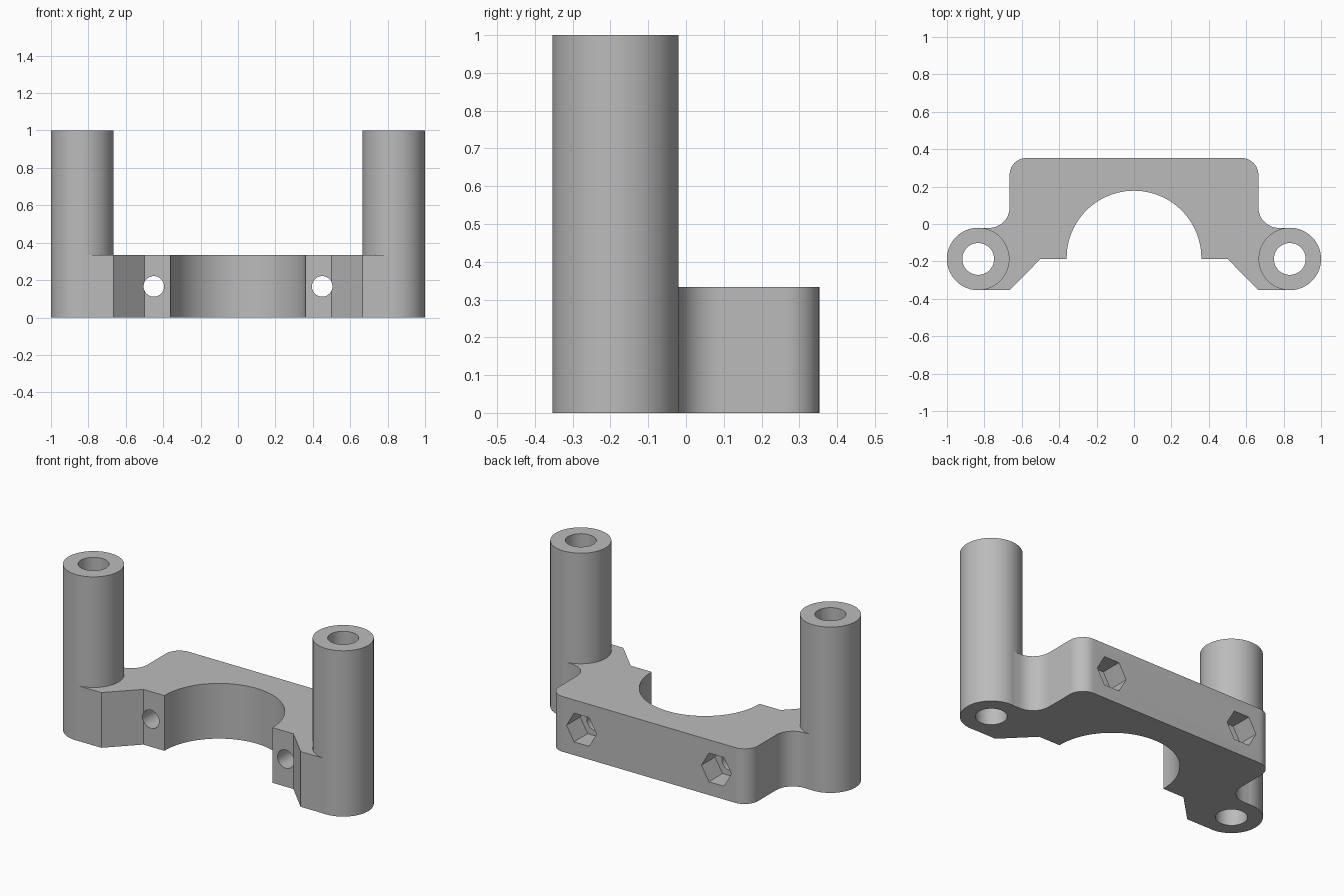
import bpy, bmesh
from math import sin, cos, pi, radians
from mathutils import Matrix

cube = bpy.data.objects.get("Cube")
if cube:
    bpy.data.objects.remove(cube, do_unlink=True)

POST_X, POST_Y, POST_R = 0.833, -0.187, 0.167
BODY_H = 0.333
BACK = 0.353

grey = bpy.data.materials.new("plain_grey")
grey.use_nodes = True
COLOUR = (0.5, 0.5, 0.5, 1)
grey.diffuse_color = COLOUR
grey.node_tree.nodes["Principled BSDF"].inputs["Base Color"].default_value = COLOUR


def finish(name, bm):
    bmesh.ops.recalc_face_normals(bm, faces=bm.faces)
    mesh = bpy.data.meshes.new(name)
    bm.to_mesh(mesh)
    bm.free()
    mesh.materials.append(grey)
    obj = bpy.data.objects.new(name, mesh)
    bpy.context.collection.objects.link(obj)
    return obj


def cylinder(name, radius, length, centre, sides=64, along_y=False):
    bm = bmesh.new()
    turn = Matrix.Rotation(radians(90), 4, 'X') if along_y else Matrix()
    bmesh.ops.create_cone(bm, cap_ends=True, segments=sides, radius1=radius,
                          radius2=radius, depth=length,
                          matrix=Matrix.Translation(centre) @ turn)
    return finish(name, bm)


def arc(cx, cy, r, start, end, steps):
    angles = [radians(start + (end - start) * i / steps) for i in range(steps + 1)]
    return [(cx + r * cos(a), cy + r * sin(a)) for a in angles]


def combine(target, other, operation):
    bpy.context.view_layer.objects.active = target
    mod = target.modifiers.new(operation.lower(), 'BOOLEAN')
    mod.operation = operation
    mod.solver = 'EXACT'
    mod.object = other
    bpy.ops.object.modifier_apply(modifier=mod.name)
    bpy.data.objects.remove(other, do_unlink=True)


# Clamp body: half outline from the saddle crown round to the back, then mirrored
half = arc(0, -0.182, 0.36, 90, 0, 24)
half += [(0.36, POST_Y), (0.5, POST_Y), (0.665, -BACK), (0.815, -BACK),
         (0.815, -0.021)]
half += arc(0.775, 0.089, 0.11, 270, 180, 12)
half += arc(0.575, 0.263, 0.09, 0, 90, 12)
outline = half + [(-x, y) for x, y in reversed(half[1:])]

bm = bmesh.new()
base = bm.faces.new([bm.verts.new((x, y, 0)) for x, y in outline])
top = bmesh.ops.extrude_face_region(bm, geom=[base])
bmesh.ops.translate(bm, vec=(0, 0, BODY_H),
                    verts=[v for v in top["geom"] if isinstance(v, bmesh.types.BMVert)])
bracket = finish("bracket", bm)

# Tall posts, their bores, the screw holes and the hexagonal nut pockets
for side in (-1, 1):
    combine(bracket, cylinder("post", POST_R, 1, (side * POST_X, POST_Y, 0.5)), 'UNION')
for side in (-1, 1):
    x = side * POST_X
    combine(bracket, cylinder("post_bore", 0.085, 1.2, (x, POST_Y, 0.5), 48), 'DIFFERENCE')
    x = side * 0.45
    combine(bracket, cylinder("screw_hole", 0.055, 1, (x, 0, BODY_H / 2), 32, True),
            'DIFFERENCE')
    pocket = cylinder("nut_pocket", 0.1, 0.26, (0, 0, 0), 6, True)
    # Points of the hexagon face sideways
    pocket.data.transform(Matrix.Rotation(radians(90), 4, 'Y'))
    pocket.data.transform(Matrix.Translation((x, BACK, BODY_H / 2)))
    combine(bracket, pocket, 'DIFFERENCE')

bpy.ops.object.select_all(action='DESELECT')
bracket.select_set(True)
bpy.context.view_layer.objects.active = bracket
bpy.ops.object.shade_smooth_by_angle(angle=radians(30))
